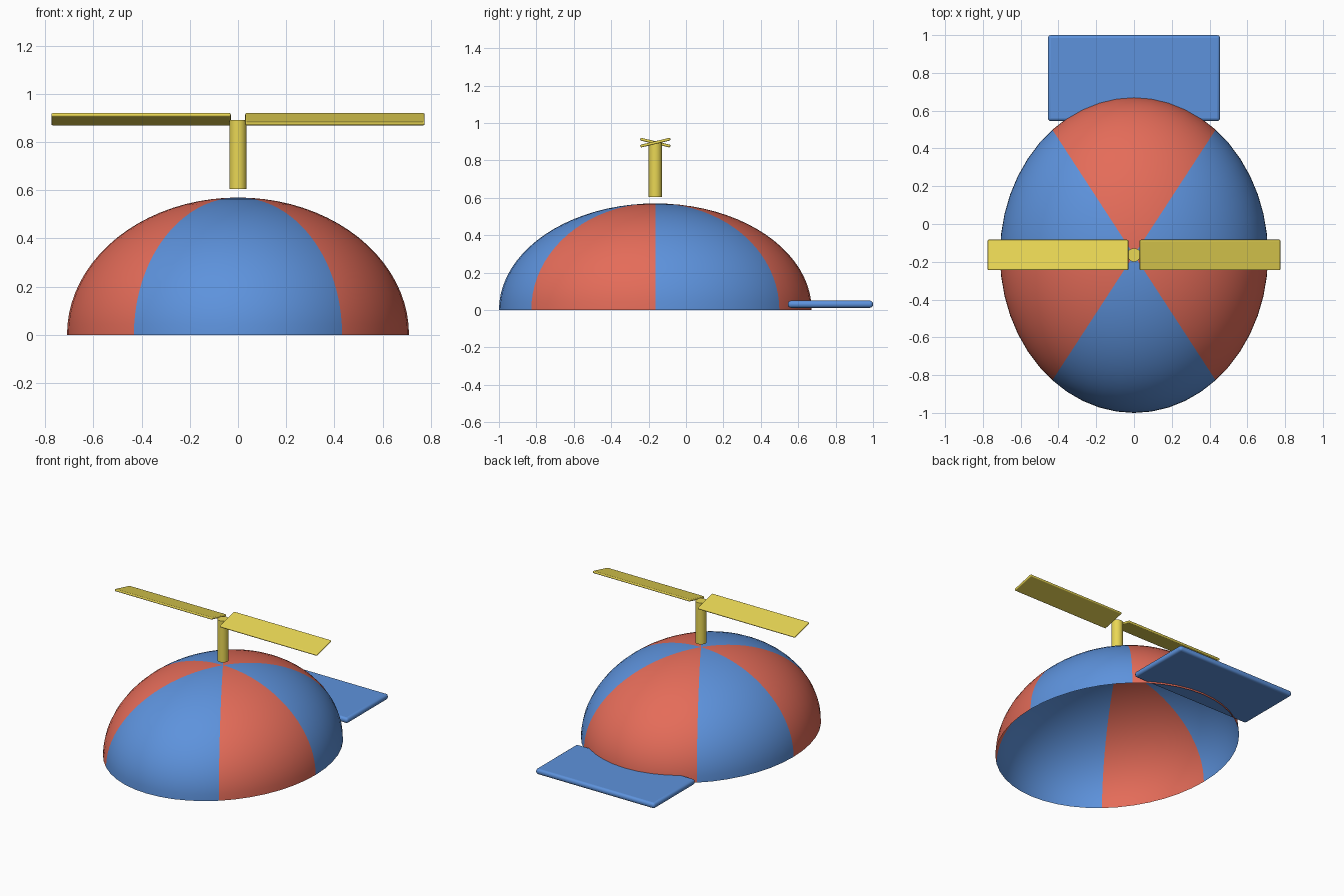
import bpy, bmesh, math

if "Cube" in bpy.data.objects:
    bpy.data.objects.remove(bpy.data.objects["Cube"])

CY = -0.164                      # y of the crown and propeller axis
RX, RY, RZ = 0.71, 0.836, 0.57   # crown radii


def material(name, rgb):
    m = bpy.data.materials.new(name)
    m.diffuse_color = (*rgb, 1)
    m.use_nodes = True
    m.node_tree.nodes["Principled BSDF"].inputs["Base Color"].default_value = m.diffuse_color
    return m


BLUE = material("blue", (0.11, 0.29, 0.72))
RED = material("red", (0.78, 0.15, 0.10))
YELLOW = material("yellow", (0.82, 0.68, 0.09))


def rounded_box(name, size, loc, tilt, bevel, mat):
    bpy.ops.mesh.primitive_cube_add(size=1, location=loc, rotation=(tilt, 0, 0))
    ob = bpy.context.object
    ob.name = name
    for v in ob.data.vertices:
        v.co = [c * s for c, s in zip(v.co, size)]
    mod = ob.modifiers.new("bevel", 'BEVEL')
    mod.width, mod.segments = bevel, 4
    ob.data.materials.append(mat)
    bpy.ops.object.shade_smooth_by_angle(angle=math.radians(35))
    return ob


# Crown: open half ellipsoid with six coloured panels
SEG, RINGS = 48, 20
bm = bmesh.new()
rings = []
for i in range(RINGS):
    t = math.pi / 2 * i / RINGS
    rings.append([bm.verts.new((RX * math.cos(t) * math.sin(a),
                                CY - RY * math.cos(t) * math.cos(a),
                                RZ * math.sin(t)))
                  for a in (2 * math.pi * j / SEG for j in range(SEG))])
apex = bm.verts.new((0, CY, RZ))
bounds = [5, 12, 19, 29, 36, 43]  # panel seams, counted from the front
for j in range(SEG):
    k = (j + 1) % SEG
    panel = sum(j >= b for b in bounds) % 2
    faces = [bm.faces.new((lo[j], lo[k], up[k], up[j]))
             for lo, up in zip(rings, rings[1:])]
    faces.append(bm.faces.new((rings[-1][j], rings[-1][k], apex)))
    for f in faces:
        f.material_index = panel
        f.smooth = True
mesh = bpy.data.meshes.new("crown")
bm.to_mesh(mesh)
bm.free()
mesh.materials.append(BLUE)
mesh.materials.append(RED)
bpy.context.collection.objects.link(bpy.data.objects.new("crown", mesh))

# Brim at the back
rounded_box("brim", (0.912, 0.455, 0.038), (0, 0.7725, 0.031), 0, 0.0165, BLUE)

# Propeller post
bpy.ops.mesh.primitive_cylinder_add(vertices=32, radius=0.036, depth=0.287,
                                    location=(0, CY, 0.7485))
post = bpy.context.object
post.name = "propeller_post"
post.data.materials.append(YELLOW)
bpy.ops.object.shade_smooth_by_angle(angle=math.radians(35))

# Two blades pitched opposite ways
for side, label in ((1, "right"), (-1, "left")):
    rounded_box(f"{label}_blade", (0.745, 0.165, 0.015),
                (side * 0.4025, CY, 0.895), side * math.radians(13.5), 0.006, YELLOW)
